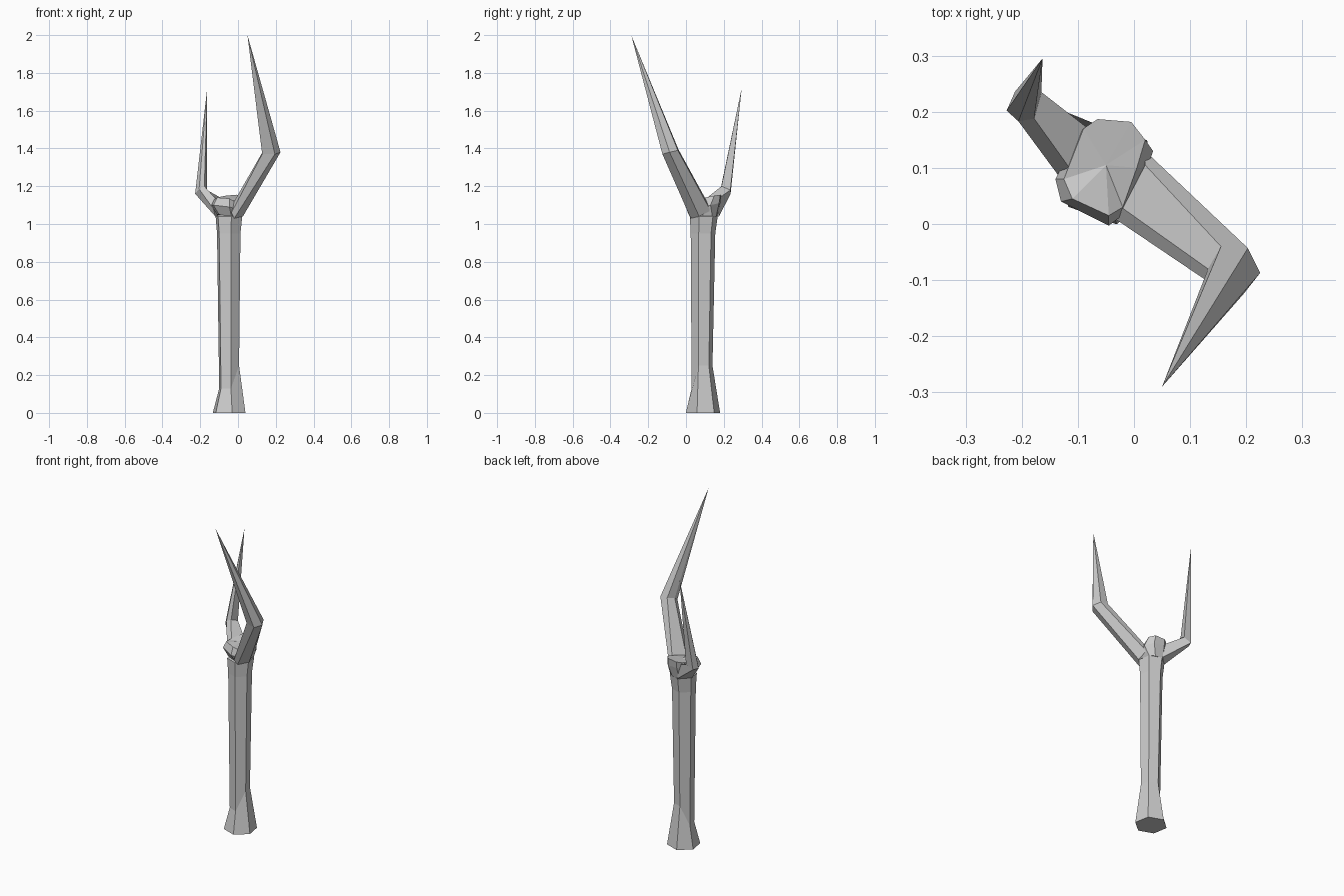
import bpy, bmesh, math


def loft(name, rings, top=None):
    """Skin a list of equal-sized rings; close the end with a point or a cap."""
    bm = bmesh.new()
    vr = [[bm.verts.new(p) for p in r] for r in rings]
    n = len(vr[0])
    for a, b in zip(vr, vr[1:]):
        for i in range(n):
            j = (i + 1) % n
            bm.faces.new((a[i], a[j], b[j], b[i]))
    bm.faces.new(vr[0][::-1])
    if top:
        t = bm.verts.new(top)
        for i in range(n):
            bm.faces.new((vr[-1][i], vr[-1][(i + 1) % n], t))
    else:
        bm.faces.new(vr[-1])
    bmesh.ops.recalc_face_normals(bm, faces=bm.faces)
    me = bpy.data.meshes.new(name)
    bm.to_mesh(me)
    bm.free()
    ob = bpy.data.objects.new(name, me)
    bpy.context.collection.objects.link(ob)
    return ob


def hexagon(cx, cy, r, z_left, z_right=None):
    """Six-sided ring; the right/back half may sit at another height."""
    z_right = z_left if z_right is None else z_right
    out = []
    for i, deg in enumerate((-80, -20, 40, 100, 160, 220)):
        a = math.radians(deg)
        z = z_right if i in (1, 2, 3) else z_left
        out.append((cx + r * math.cos(a), cy + r * math.sin(a), z))
    return out


# Six-sided trunk with flared foot
loft("trunk", [
    hexagon(-0.047, 0.09, 0.092, 0),
    hexagon(-0.047, 0.085, 0.056, 0.13, 0.25),
    hexagon(-0.049, 0.09, 0.066, 0.95),
    hexagon(-0.048, 0.094, 0.075, 1.04),
], top=(-0.05, 0.1, 1.09))

# Ragged broken stump top
loft("broken_top", [
    [(-0.035, 0.03, 1.04), (0.0, 0.05, 1.04), (0.012, 0.09, 1.04),
     (0.008, 0.14, 1.04), (-0.02, 0.16, 1.04), (-0.07, 0.165, 1.04),
     (-0.1, 0.12, 1.04), (-0.112, 0.085, 1.05), (-0.1, 0.05, 1.05)],
    [(-0.045, -0.003, 1.09), (-0.015, 0.02, 1.08), (0.02, 0.09, 1.09),
     (0.034, 0.13, 1.10), (0.0, 0.175, 1.11), (-0.065, 0.182, 1.11),
     (-0.11, 0.14, 1.10), (-0.14, 0.08, 1.10), (-0.13, 0.04, 1.10)],
    [(-0.045, 0.015, 1.135), (-0.02, 0.03, 1.12), (0.005, 0.1, 1.14),
     (0.02, 0.15, 1.15), (-0.005, 0.182, 1.155), (-0.065, 0.187, 1.15),
     (-0.09, 0.17, 1.145), (-0.125, 0.08, 1.13), (-0.11, 0.045, 1.14)],
], top=(-0.05, 0.105, 1.135))

# Long branch: bends out to an elbow, then a spike
loft("long_branch", [
    [(0.02, 0.13, 1.07), (0.026, 0.07, 1.04), (-0.02, 0.025, 1.03),
     (-0.035, 0.01, 1.06), (-0.02, 0.028, 1.12), (0.02, 0.105, 1.13)],
    [(0.203, -0.043, 1.39), (0.225, -0.087, 1.38), (0.195, -0.125, 1.37),
     (0.128, -0.1, 1.37), (0.132, -0.08, 1.385), (0.155, -0.04, 1.395)],
], top=(0.05, -0.29, 2.0))

# Short branch: same construction on the other side
loft("short_branch", [
    [(-0.12, 0.115, 1.04), (-0.13, 0.08, 1.08), (-0.115, 0.1, 1.13),
     (-0.075, 0.165, 1.13), (-0.06, 0.175, 1.04)],
    [(-0.227, 0.202, 1.16), (-0.206, 0.183, 1.185), (-0.178, 0.188, 1.2),
     (-0.165, 0.235, 1.18), (-0.212, 0.236, 1.16)],
], top=(-0.163, 0.295, 1.72))
